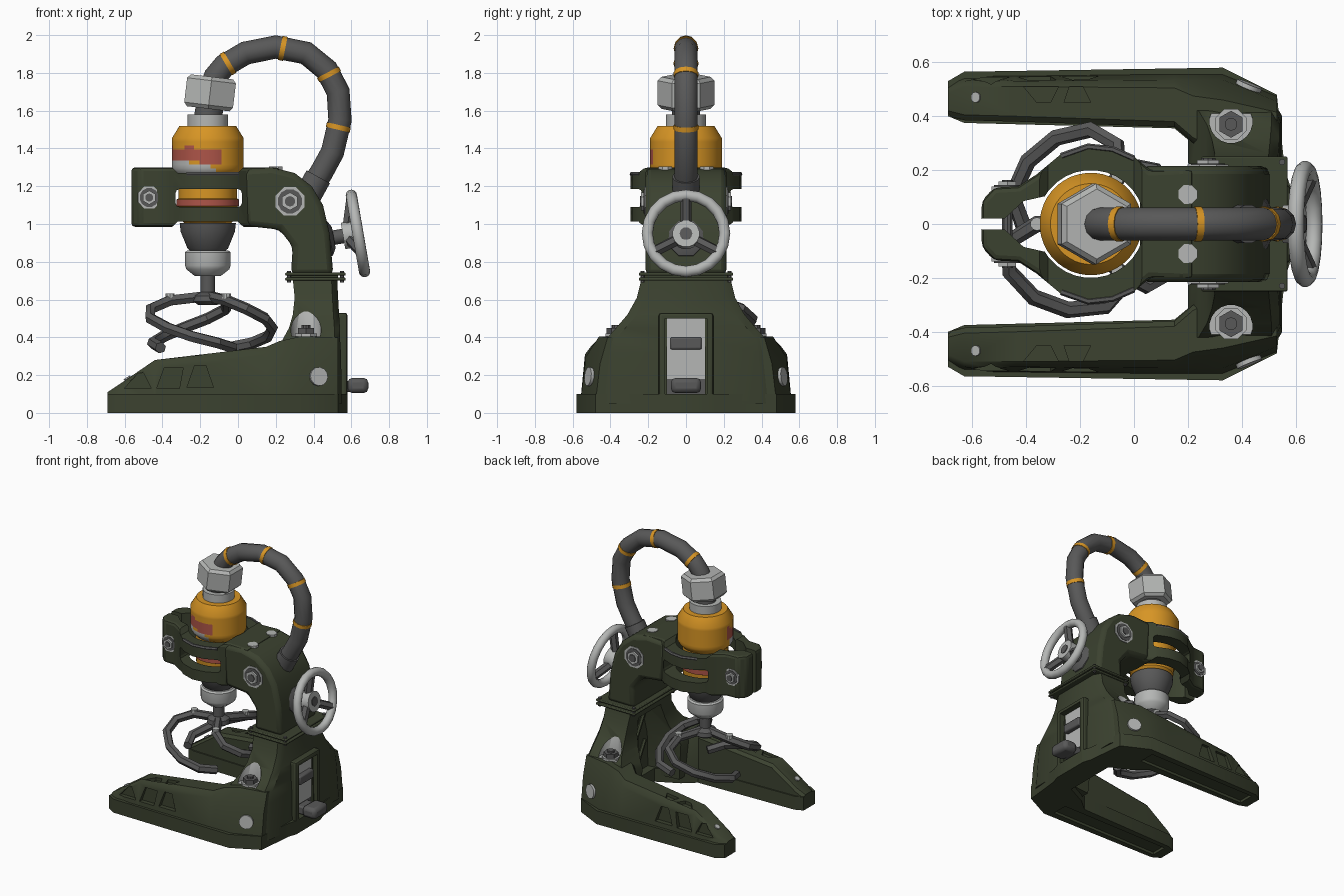
import bpy, bmesh, math
from mathutils import Vector

if "Cube" in bpy.data.objects:
    bpy.data.objects.remove(bpy.data.objects["Cube"])


def material(name, r, g, b):
    m = bpy.data.materials.new(name)
    m.use_nodes = True
    m.diffuse_color = (r, g, b, 1)
    m.node_tree.nodes["Principled BSDF"].inputs["Base Color"].default_value = (r, g, b, 1)
    return m


GREEN = material("olive green", .044, .054, .029)
DARK = material("dark grey", .098, .098, .098)
LIGHT = material("light grey", .46, .47, .46)
YELLOW = material("amber yellow", .68, .30, .018)
RED = material("dull red", .42, .09, .065)


def finish(ob):
    bpy.ops.object.select_all(action='DESELECT')
    ob.select_set(True)
    bpy.context.view_layer.objects.active = ob
    bpy.ops.object.shade_smooth_by_angle(angle=math.radians(35))
    return ob


def loft(name, rings, mat, bevel=0):
    """Skin a list of equal-sized point rings and cap both ends."""
    bm = bmesh.new()
    vs = [[bm.verts.new(p) for p in ring] for ring in rings]
    n = len(vs[0])
    for a, b in zip(vs, vs[1:]):
        for i in range(n):
            j = (i + 1) % n
            bm.faces.new((a[i], a[j], b[j], b[i]))
    bm.faces.new(vs[0])
    bm.faces.new(vs[-1])
    bmesh.ops.recalc_face_normals(bm, faces=bm.faces)
    me = bpy.data.meshes.new(name)
    bm.to_mesh(me)
    bm.free()
    ob = bpy.data.objects.new(name, me)
    bpy.context.collection.objects.link(ob)
    me.materials.append(mat)
    if bevel:
        mod = ob.modifiers.new("bevel", 'BEVEL')
        mod.width, mod.segments, mod.limit_method = bevel, 2, 'ANGLE'
    return finish(ob)


def plan_prism(name, pts, z0, z1, mat, bevel=0):
    return loft(name, [[(x, y, z) for x, y in pts] for z in (z0, z1)], mat, bevel)


def side_prism(name, pts, y0, y1, mat, bevel=0):
    return loft(name, [[(x, y, z) for x, z in pts] for y in (y0, y1)], mat, bevel)


def box(name, x0, x1, y0, y1, z0, z1, mat, bevel=0):
    return plan_prism(name, [(x0, y0), (x1, y0), (x1, y1), (x0, y1)], z0, z1, mat, bevel)


def mirrored(half):
    return half + [(x, -y) for x, y in reversed(half)]


def lathe(name, origin, axis, profile, mat, seg=20):
    """Turn (radius, height) pairs about an axis."""
    q = Vector((0, 0, 1)).rotation_difference(Vector(axis))
    turn = [2 * math.pi * (i + .5) / seg for i in range(seg)]
    return loft(name, [[Vector(origin) + q @ Vector((r * math.cos(a), r * math.sin(a), h)) for a in turn]
                       for r, h in profile], mat)


def rod(name, p0, p1, r, mat, seg=16):
    d = Vector(p1) - Vector(p0)
    return lathe(name, p0, d, [(r, 0), (r, d.length)], mat, seg)


def tube(name, pts, r, mat, cyclic=False, res=4):
    cu = bpy.data.curves.new(name, 'CURVE')
    cu.dimensions, cu.bevel_depth, cu.bevel_resolution, cu.use_fill_caps = '3D', r, res, True
    sp = cu.splines.new('POLY')
    sp.points.add(len(pts) - 1)
    for p, co in zip(sp.points, pts):
        p.co = (*co, 1)
    sp.use_cyclic_u = cyclic
    cu.materials.append(mat)
    ob = bpy.data.objects.new(name, cu)
    bpy.context.collection.objects.link(ob)
    bpy.ops.object.select_all(action='DESELECT')
    ob.select_set(True)
    bpy.context.view_layer.objects.active = ob
    bpy.ops.object.convert(target='MESH')
    return finish(bpy.context.object)


def cut(ob, cutters):
    """Subtract cutters, bake the result and drop the cutters."""
    for c in cutters:
        mod = ob.modifiers.new("cut", 'BOOLEAN')
        mod.operation, mod.solver, mod.object = 'DIFFERENCE', 'EXACT', c
    me = bpy.data.meshes.new_from_object(ob.evaluated_get(bpy.context.evaluated_depsgraph_get()))
    ob.modifiers.clear()
    ob.data = me
    for c in cutters:
        bpy.data.objects.remove(c)
    finish(ob)


def paint(ob, mats, rule):
    for m in mats:
        ob.data.materials.append(m)
    for f in ob.data.polygons:
        f.material_index = rule(f.center, f.normal)


# U-shaped plinth
plan = mirrored([(.58, .14), (.56, .2), (.53, .48), (.33, .58), (-.63, .565), (-.69, .53), (-.69, .40),
                 (-.63, .375), (.15, .355), (.24, .28), (.40, .2)])
plinth = plan_prism("base_plinth", plan, 0, .1, GREEN)
cut(plinth, [box("cutter", -.62, .28, s * .47 - .06, s * .47 + .06, -.1, .02, GREEN) for s in (1, -1)])

# Legs: x, inner y, outer y, top z, shoulder width, shoulder drop
stations = [(-.69, .40, .53, .11, .02, .01), (-.63, .385, .555, .15, .02, .02), (-.44, .38, .555, .28, .02, .02),
            (.15, .36, .56, .35, .03, .04), (.22, .30, .56, .38, .06, .09), (.33, .25, .56, .405, .075, .15),
            (.53, .25, .48, .40, .04, .14)]
side_pockets = [[(-.60, .13), (-.46, .13), (-.50, .21), (-.53, .21)], [(-.43, .13), (-.31, .13), (-.29, .24), (-.39, .24)],
                [(-.27, .135), (-.13, .135), (-.17, .25), (-.23, .25)]]
top_pockets = [[(-.41, .51), (-.28, .51), (-.31, .45), (-.36, .45)], [(-.24, .51), (-.19, .51), (-.16, .45), (-.26, .45)]]
for s, tag in ((1, "left"), (-1, "right")):
    leg = loft(tag + "_leg", [[(x, s * y, z) for y, z in
                               ((yi, .05), (yo, .05), (yo - .025, zt - e), (yo - .025 - d, zt), (yi + .02, zt), (yi, zt - .02))]
                              for x, yi, yo, zt, d, e in stations], GREEN)
    tools = [side_prism("cutter", p, s * .515, s * .7, GREEN) for p in side_pockets]
    tools += [loft("cutter", [[(x, s * y, z + .12 * (x + .4)) for x, y in p] for z in (.262, .5)], GREEN)
              for p in top_pockets]
    cut(leg, tools)
    rod(tag + "_leg_top_screw", (-.575, s * .47, .165), (-.589, s * .47, .188), .02, LIGHT, 10)
    rod(tag + "_leg_side_screw", (.418, s * .49, .19), (.430, s * .520, .193), .05, LIGHT, 12)
    rod(tag + "_anchor_washer", (.36, s * .37, .39), (.36, s * .37, .42), .062, LIGHT, 8)
    rod(tag + "_anchor_nut", (.36, s * .37, .40), (.36, s * .37, .45), .05, DARK, 6)
    rod(tag + "_anchor_stud", (.36, s * .37, .40), (.36, s * .37, .465), .024, DARK, 10)

# Flared column with open front, anchor pockets and rear slot
levels = [(.05, .22, .55, .45), (.32, .20, .545, .43), (.395, .24, .54, .42), (.45, .27, .54, .37),
          (.52, .29, .535, .31), (.61, .30, .53, .26), (.71, .29, .525, .235)]
column = loft("column", [[(a, -w, z), (b - .03, -w, z), (b, -w + .05, z), (b, w - .05, z), (b - .03, w, z), (a, w, z)]
                         for z, a, b, w in levels], GREEN)
tools = [loft("cutter", [[(-.1, -w, z), (.46, -w * .8, z), (.46, w * .8, z), (-.1, w, z)]
                         for z, w in ((-.1, .27), (.35, .25), (.63, .15))], GREEN),
         box("cutter", .4, .7, -.1, .1, .1, .5, GREEN)]
tools += [rod("cutter", (.36, s * .38, .405), (.36, s * .38, .7), .08, GREEN, 20) for s in (1, -1)]
cut(column, tools)
paint(column, [LIGHT], lambda c, n: int(math.hypot(c.x - .36, abs(c.y) - .38) < .082 and c.z > .402
                                        and (abs(n.z) < .01 or n.z > .99)))
for s in (1, -1):
    for z in (.2, .42):
        rod("recess_rib", (.45, s * .16, z + .12), (.45, s * .03, z - .1), .014, GREEN, 6)

# Rear panel and foot pedal
panel = box("rear_panel", .52, .58, -.145, .145, 0, .53, GREEN, .015)
cut(panel, [box("cutter", .4, .7, -.11, .11, .1, .5, GREEN)])
box("pedal_housing", .47, .535, -.112, .112, .18, .505, LIGHT)
box("pedal_well", .47, .53, -.112, .112, .09, .18, DARK)
box("pedal_latch", .52, .57, -.083, .083, .335, .40, DARK, .01)
box("pedal_arm", .48, .62, -.06, .06, .11, .17, DARK, .01)
box("pedal", .58, .69, -.08, .08, .105, .185, DARK, .025)

# Joint flanges with spacer and corner screws
for z in (.70, .727):
    box("joint_flange", .25, .57, -.25, .25, z, z + .016, GREEN, .006)
box("joint_spacer", .28, .53, -.225, .225, .70, .74, GREEN)
for s in (1, -1):
    for x in (.27, .55):
        rod("flange_screw", (x, s * .23, .69), (x, s * .23, .752), .012, DARK, 8)

# Neck and back of the arm
side = [(.28, .73), (.29, .88), (.22, .97), (.04, .99), (.02, 1.29), (.18, 1.3), (.30, 1.27), (.39, 1.2), (.45, 1.1),
        (.485, .95), (.505, .73)]
side_prism("neck", side, -.215, .215, GREEN, .03)

# Clamp yoke: split ring with slim bands, window and two ears
band = [(.0, .25), (-.08, .285), (-.17, .295), (-.27, .26)]
plan = mirrored([(.22, .205), (.06, .20)] + band + [(-.36, .185), (-.43, .14), (-.52, .135), (-.565, .085)])
yoke = plan_prism("clamp_yoke", plan, .985, 1.3, GREEN, .02)
jaw = mirrored([(-.8, .018), (-.48, .02), (-.41, .085), (-.3, .11)])
cut(yoke, [rod("cutter", (-.16, 0, .8), (-.16, 0, 1.5), .2, GREEN, 32),
           plan_prism("cutter", jaw, .8, 1.5, GREEN),
           box("cutter", -.33, .02, -.5, .5, 1.09, 1.185, GREEN, .02),
           side_prism("cutter", [(-.37, 1.32), (-.32, 1.27), (.0, 1.27), (.05, 1.32)], -.5, .5, GREEN),
           side_prism("cutter", [(-.37, .965), (-.32, 1.012), (.0, 1.012), (.05, .965)], -.5, .5, GREEN)])
rod("clamp_bolt", (-.47, -.16, 1.14), (-.47, .16, 1.14), .02, DARK, 10)
for s in (1, -1):
    tube("band_edge", [(x, s * (y - .008), 1.264) for x, y in band], .012, DARK, res=1)
    for x, y, z, r in ((-.47, .13, 1.14, .064), (.275, .21, 1.12, .082)):
        for part, k, lift, mat, seg in (("washer", 1, .01, LIGHT, 8), ("bolt_seat", .8, .014, DARK, 12),
                                        ("bolt_nut", .58, .028, LIGHT, 6), ("bolt_core", .34, .034, DARK, 10)):
            rod(part, (x, s * (y - .02), z), (x, s * (y + lift), z), r * k, mat, seg)
    rod("arm_top_screw", (.2, s * .11, 1.27), (.2, s * .11, 1.304), .038, LIGHT, 8)

# Motor body turned about the spindle axis
AX, UP = (-.16, 0, 0), (0, 0, 1)
levels = [(.19, 1.315 + .02 * i) for i in range(8)]
body = lathe("motor_body", AX, UP, [(.12, 1.0), (.15, 1.03), (.155, 1.09), (.165, 1.095), (.165, 1.13), (.155, 1.135),
                                    (.155, 1.25), (.18, 1.275), (.19, 1.295)] + levels + [(.15, 1.52)], YELLOW, 40)


def body_colour(c, n):
    if 1.094 < c.z < 1.131:
        return 1
    a = math.degrees(math.atan2(c.y, c.x + .16)) % 360
    floor = 1.345 - .04 * max(0, a - 215) / 80
    ceiling = 1.43 - .045 * abs(math.sin(math.radians(3 * (a - 180))))
    if 178 < a < 294 and floor < c.z < ceiling:
        return 1
    return 2 if 185 < a < 285 and 1.25 < c.z <= floor - .008 else 0


paint(body, [RED, LIGHT], body_colour)
lathe("lower_cone", AX, UP, [(.085, .85), (.108, .87), (.145, .96), (.15, 1.005)], DARK, 24)
lathe("spindle_collar", AX, UP, [(.07, .725), (.115, .76), (.122, .78), (.122, .85), (.11, .86)], LIGHT, 20)
rod("spindle", (-.16, 0, .6), (-.16, 0, .75), .04, DARK, 12)
rod("top_collar", (-.16, 0, 1.5), (-.16, 0, 1.58), .108, LIGHT, 20)
rod("top_stub", (-.16, 0, 1.56), (-.145, 0, 1.65), .075, DARK)
lathe("hose_nut", (-.158, 0, 1.61), (.12, 0, 1), [(.13, 0), (.15, .02), (.15, .15), (.13, .17)], LIGHT, 6)

# Three swept mixing blades: radius, angle, height
sweep = [(.03, 0, .615), (.2, 0, .595), (.31, 12, .55), (.35, 30, .50), (.345, 52, .45), (.33, 75, .405), (.31, 100, .37),
         (.25, 122, .345)]
for k in (60, 180, 300):
    tube("mixing_blade", [(-.16 + r * math.cos(math.radians(a + k)), r * math.sin(math.radians(a + k)), z)
                          for r, a, z in sweep], .031, DARK, res=1)
    c, s = math.cos(math.radians(k)), math.sin(math.radians(k))
    rod("blade_rivet", (-.16 + .2 * c, .2 * s, .60), (-.16 + .2 * c, .2 * s, .631), .025, LIGHT, 10)
lathe("blade_hub", AX, UP, [(.05, .57), (.08, .59), (.075, .62), (.04, .64)], DARK, 12)

# Hose with painted bands
path = [(-.15, 1.7), (-.12, 1.78), (-.07, 1.84), (.04, 1.905), (.20, 1.937), (.36, 1.905), (.47, 1.815), (.53, 1.7),
        (.54, 1.55), (.50, 1.38), (.44, 1.27), (.38, 1.18)]
path = [Vector((x, 0, z)) for x, z in path]
tube("hose", path, .062, DARK)
for i, t in ((2, .05), (4, .15), (6, .1), (8, .15)):
    d = path[i + 1] - path[i]
    p = path[i] + d * t
    tube("hose_band", [p, p + d.normalized() * .026], .065, YELLOW)
rod("hose_socket", (.37, 0, 1.15), (.425, 0, 1.25), .072, DARK)

# Tilted handwheel
axis, up = Vector((.985, 0, .17)), Vector((-.17, 0, .985))
hub = Vector((.635, 0, .95))


def wheel(r, deg, lift=0):
    a = math.radians(deg)
    return hub + axis * lift + (up * math.cos(a) + Vector((0, 1, 0)) * math.sin(a)) * r


tube("wheel_rim", [wheel(.205, i * 18) for i in range(20)], .03, LIGHT, True)
for a in (0, 120, 240):
    tube("wheel_spoke", [wheel(.04, a, -.05), wheel(.2, a)], .03, DARK, res=1)
rod("wheel_hub", hub - axis * .08, hub - axis * .005, .072, LIGHT)
rod("wheel_hub_cap", hub - axis * .04, hub, .034, DARK, 10)
rod("wheel_shaft", hub - axis * .2, hub - axis * .05, .04, DARK, 12)
lathe("wheel_mount", hub - axis * .19, axis, [(.11, 0), (.10, .04), (.06, .06)], DARK, 8)
